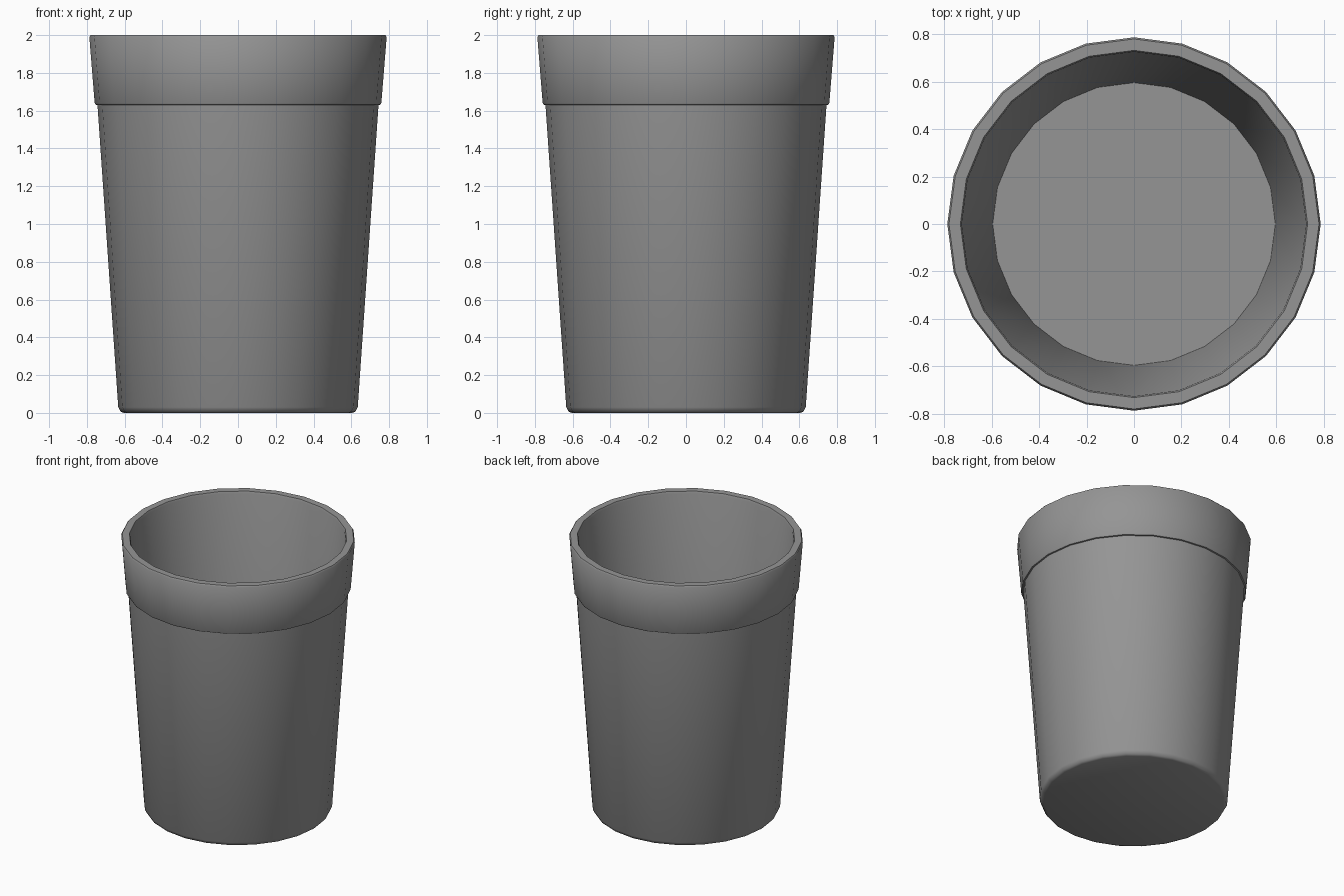
import bpy
import bmesh
from math import cos, sin, radians, tau

default = bpy.data.objects.get("Cube")
if default:
    bpy.data.objects.remove(default)

SIDES = 24

grey = bpy.data.materials.new("mid grey")
grey.use_nodes = True
colour = (0.3, 0.3, 0.3, 1)
grey.diffuse_color = colour
grey.node_tree.nodes["Principled BSDF"].inputs["Base Color"].default_value = colour


def lathe(name, profile, material):
    """Spin a (radius, height) profile around z, with flat caps at both ends."""
    bm = bmesh.new()
    rings = [[bm.verts.new((r * cos(tau * i / SIDES), r * sin(tau * i / SIDES), z))
              for i in range(SIDES)] for r, z in profile]
    for low, high in zip(rings, rings[1:]):
        for i in range(SIDES):
            j = (i + 1) % SIDES
            bm.faces.new((low[i], low[j], high[j], high[i]))
    bm.faces.new(rings[0][::-1])
    bm.faces.new(rings[-1])
    mesh = bpy.data.meshes.new(name)
    bm.to_mesh(mesh)
    bm.free()
    obj = bpy.data.objects.new(name, mesh)
    bpy.context.collection.objects.link(obj)
    mesh.materials.append(material)
    bpy.ops.object.select_all(action="DESELECT")
    obj.select_set(True)
    bpy.context.view_layer.objects.active = obj
    bpy.ops.object.shade_smooth_by_angle(angle=radians(50))
    return obj


# One continuous shell: base, outer wall, raised rim band, lip, inner wall, floor
lathe("plant_pot", [
    (0.605, 0.0), (0.622, 0.007), (0.634, 0.03),    # rounded foot
    (0.744, 1.63),                                  # tapered outer wall
    (0.754, 1.632), (0.759, 1.642),                 # underside of the band
    (0.787, 1.99), (0.78, 2.0),                     # band and outer lip
    (0.732, 2.0), (0.726, 1.985),                   # inner lip
    (0.596, 0.07),                                  # inner wall down to the floor
], grey)
